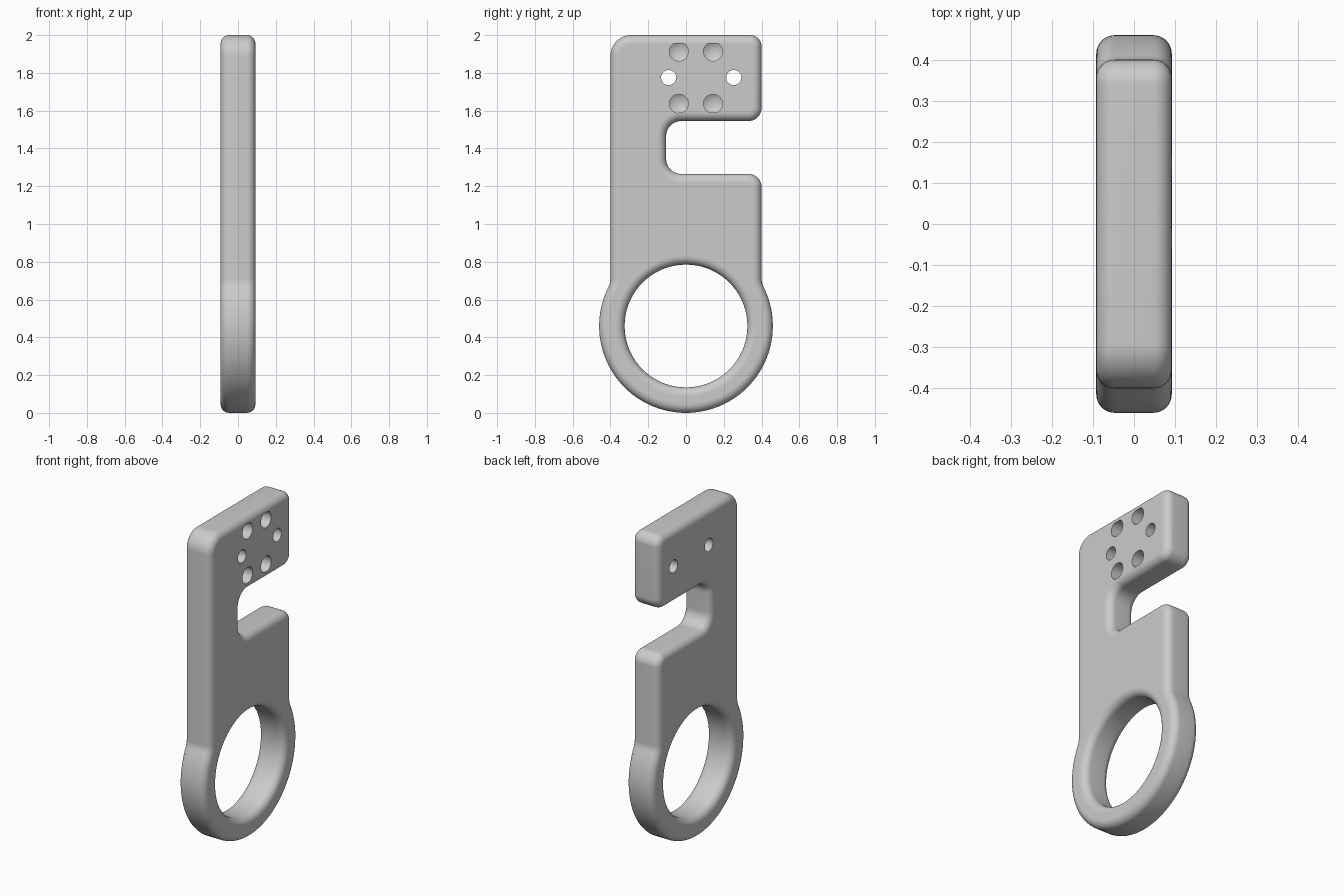
import bpy, bmesh
from math import sin, cos, radians, pi

cube = bpy.data.objects.get("Cube")
if cube:
    bpy.data.objects.remove(cube)

HALF = 0.092     # half thickness of the plate
ROUND = 0.045    # rounding of the plate edges
STEPS = 8

# Outline arcs: centre y, centre z, radius, start angle, end angle.
# Falling angles mark concave arcs.
OUTLINE = [
    (0, 0.46, 0.46, 156, 384),            # ring
    (0.5, 0.712, 0.1, 206.7, 180),        # blend into the plate
    (0.33, 1.195, 0.07, 0, 90),           # lower lip of the slot
    (-0.025, 1.345, 0.08, 270, 180),      # slot end
    (-0.025, 1.465, 0.08, 180, 90),
    (0.33, 1.615, 0.07, 270, 360),        # upper lip of the slot
    (0.34, 1.94, 0.06, 0, 90),            # top corners
    (-0.29, 1.89, 0.11, 90, 180),
    (-0.5, 0.712, 0.1, 0, -26.7),         # blend into the ring
]


def arc(cy, cz, r, a0, a1, inset):
    """Points of an arc moved into the solid by inset."""
    n = max(6, int(abs(a1 - a0) / 5))
    r += inset if a1 < a0 else -inset
    angles = [radians(a0 + (a1 - a0) * i / n) for i in range(n + 1)]
    return [(cy + r * cos(a), cz + r * sin(a)) for a in angles]


def outline(inset):
    return [p for a in OUTLINE for p in arc(*a, inset)]


def bore(inset):
    return arc(0, 0.46, 0.325, 360, 0, inset)[:-1]


def circle(cy, cz, r, n=32):
    return [(cy + r * cos(2 * pi * i / n), cz + r * sin(2 * pi * i / n)) for i in range(n)]


bm = bmesh.new()
caps = {1: [], -1: []}


def skin(layers):
    """Join rings of points, given as (x, points), with quads."""
    rings = [[bm.verts.new((x, y, z)) for y, z in pts] for x, pts in layers]
    for a, b in zip(rings, rings[1:]):
        for i in range(len(a)):
            bm.faces.new((a[i - 1], a[i], b[i], b[i - 1]))
    return rings


def rim(side, ring):
    caps[side] += [bm.edges.get((ring[i - 1], ring[i])) for i in range(len(ring))]


# Rounded outer wall and rounded ring bore
profile = []
for side in (1, -1):
    quarter = [(side * (HALF - ROUND + ROUND * sin(t)), ROUND - ROUND * cos(t))
               for t in (pi / 2 * (1 - k / STEPS) for k in range(STEPS + 1))]
    profile += quarter if side == 1 else quarter[::-1]
for shape in (outline, bore):
    rings = skin([(x, shape(d)) for x, d in profile])
    rim(1, rings[0])
    rim(-1, rings[-1])

# Through holes
for y in (-0.092, 0.253):
    pts = circle(y, 1.775, 0.04)
    rings = skin([(HALF, pts), (-HALF, pts)])
    rim(1, rings[0])
    rim(-1, rings[-1])

# Blind holes with drill-point bottoms
for y in (-0.038, 0.143):
    for z in (1.637, 1.913):
        pts = circle(y, z, 0.05)
        rings = skin([(HALF, pts), (-0.02, pts)])
        rim(1, rings[0])
        tip = bm.verts.new((-0.05, y, z))
        for i in range(len(pts)):
            bm.faces.new((rings[1][i - 1], rings[1][i], tip))

# Flat sides
for side, edges in caps.items():
    bmesh.ops.triangle_fill(bm, edges=edges, use_beauty=True, use_dissolve=False,
                            normal=(side, 0, 0))
bmesh.ops.recalc_face_normals(bm, faces=bm.faces)

mesh = bpy.data.meshes.new("ring_bracket")
bm.to_mesh(mesh)
bm.free()
bracket = bpy.data.objects.new("ring_bracket", mesh)
bpy.context.collection.objects.link(bracket)

# Material
grey = bpy.data.materials.new("light_grey")
grey.use_nodes = True
colour = (0.6, 0.6, 0.6, 1)
grey.diffuse_color = colour
grey.node_tree.nodes["Principled BSDF"].inputs["Base Color"].default_value = colour
mesh.materials.append(grey)

# Smooth walls, flat sides
bpy.ops.object.select_all(action="DESELECT")
bracket.select_set(True)
bpy.context.view_layer.objects.active = bracket
bpy.ops.object.shade_smooth_by_angle(angle=radians(30))
for face in mesh.polygons:
    if all(abs(abs(mesh.vertices[v].co.x) - HALF) < 1e-5 for v in face.vertices):
        face.use_smooth = False
